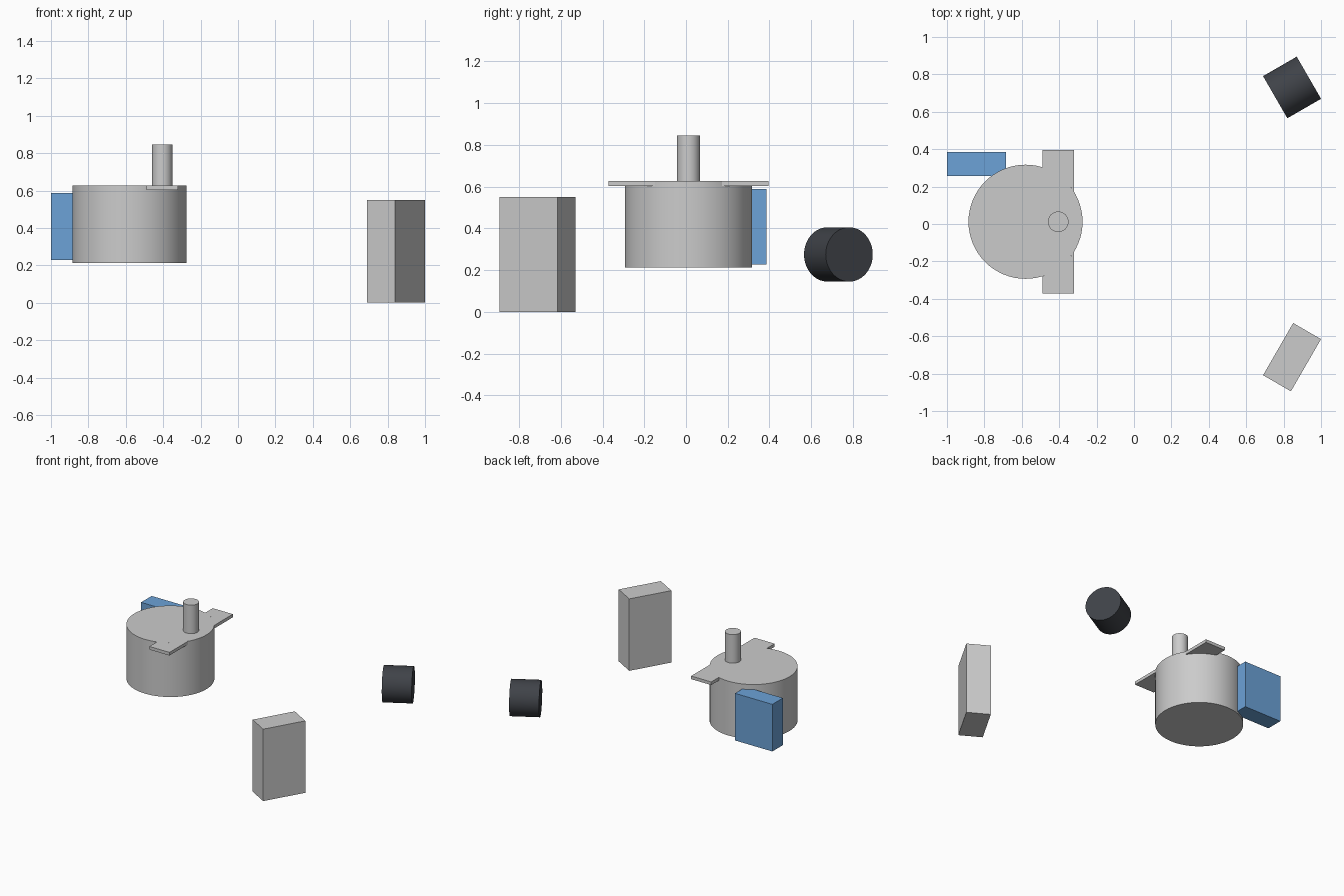
import bpy, bmesh
from math import sin, cos, acos, radians
from mathutils import Matrix

if "Cube" in bpy.data.objects:
    bpy.data.objects.remove(bpy.data.objects["Cube"])


def material(name, rgb):
    m = bpy.data.materials.new(name)
    m.diffuse_color = (*rgb, 1)
    m.use_nodes = True
    m.node_tree.nodes["Principled BSDF"].inputs["Base Color"].default_value = m.diffuse_color
    return m


def finish(name, bm, mat=None, smooth=False):
    bmesh.ops.recalc_face_normals(bm, faces=bm.faces)
    me = bpy.data.meshes.new(name)
    bm.to_mesh(me)
    bm.free()
    ob = bpy.data.objects.new(name, me)
    bpy.context.collection.objects.link(ob)
    if mat:
        me.materials.append(mat)
    if smooth:
        bpy.ops.object.select_all(action='DESELECT')
        ob.select_set(True)
        bpy.context.view_layer.objects.active = ob
        bpy.ops.object.shade_smooth_by_angle(angle=radians(30))
    return ob


def box(name, size, loc, turn=0, mat=None):
    bm = bmesh.new()
    bmesh.ops.create_cube(bm, size=1)
    bmesh.ops.scale(bm, vec=size, verts=bm.verts)
    ob = finish(name, bm, mat)
    ob.location = loc
    ob.rotation_euler.z = radians(turn)
    return ob


def cylinder(name, r, depth, loc, rot=(0, 0, 0), mat=None):
    bm = bmesh.new()
    bmesh.ops.create_cone(bm, cap_ends=True, segments=64,
                          radius1=r, radius2=r, depth=depth)
    ob = finish(name, bm, mat, smooth=True)
    ob.location = loc
    ob.rotation_euler = rot
    return ob


blue = material("blue_plastic", (0.15, 0.36, 0.68))
dark = material("dark_rubber", (0.05, 0.055, 0.065))

# Motor can and offset output shaft
CX, CY, R = -0.58, 0.012, 0.305
Z0, Z1 = 0.212, 0.627
cylinder("motor_body", R, Z1 - Z0, (CX, CY, (Z0 + Z1) / 2))
cylinder("motor_shaft", 0.055, 0.235, (-0.405, CY, 0.7275))

# Mounting ears: flat tabs whose inner edge follows the can
T, HALF = 0.024, 0.383
for side, label in ((1, "back"), (-1, "front")):
    a0, a1 = acos(0.26 / R), acos(0.09 / R)
    outline = [(0.09, HALF), (0.26, HALF)]
    outline += [(R * cos(a), R * sin(a))
                for a in (a0 + (a1 - a0) * i / 8 for i in range(9))]
    bm = bmesh.new()
    face = bm.faces.new([bm.verts.new((CX + x, CY + side * y, Z1 - T))
                         for x, y in outline])
    ext = bmesh.ops.extrude_face_region(bm, geom=[face])
    top = [v for v in ext["geom"] if isinstance(v, bmesh.types.BMVert)]
    bmesh.ops.translate(bm, vec=(0, 0, T), verts=top)
    finish(label + "_mounting_ear", bm)

# Cable housing against the side of the can
box("cable_housing", (0.316, 0.128, 0.36), (-0.842, 0.321, 0.408), mat=blue)

# Separate block and drum, turned on the plan
box("driver_block", (0.322, 0.172, 0.55), (0.845, -0.712, 0.275), turn=60)
cylinder("drum", 0.13, 0.208, (0.845, 0.73, 0.275),
         rot=(0, radians(90), radians(30)), mat=dark)
